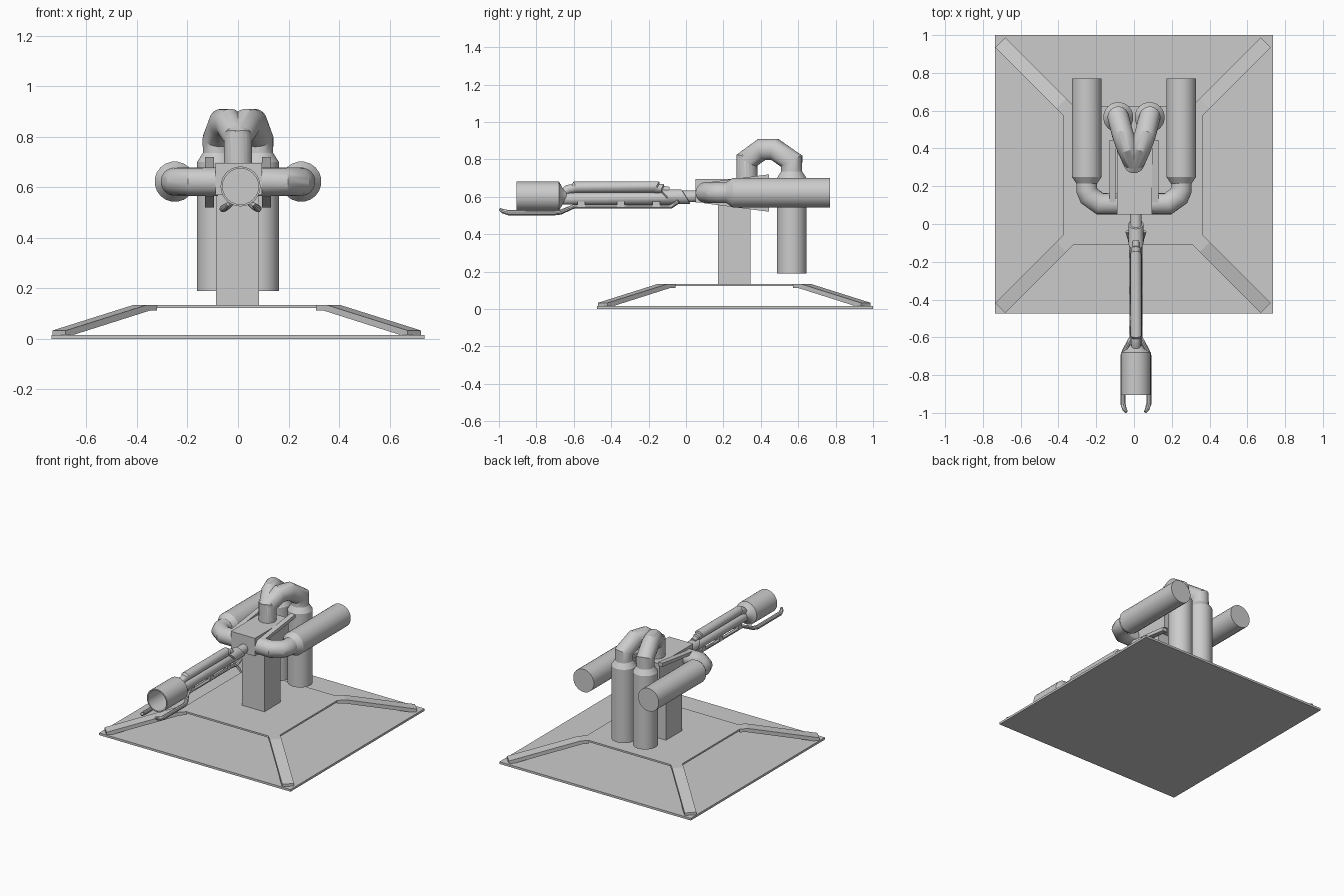
import bpy, bmesh, math
from mathutils import Vector

if "Cube" in bpy.data.objects:
    bpy.data.objects.remove(bpy.data.objects["Cube"])


def finish(name, bm, smooth=False):
    bmesh.ops.recalc_face_normals(bm, faces=bm.faces)
    me = bpy.data.meshes.new(name)
    bm.to_mesh(me)
    bm.free()
    ob = bpy.data.objects.new(name, me)
    bpy.context.collection.objects.link(ob)
    if smooth:
        shade(ob)
    return ob


def shade(ob):
    bpy.ops.object.select_all(action='DESELECT')
    ob.select_set(True)
    bpy.context.view_layer.objects.active = ob
    bpy.ops.object.shade_smooth_by_angle(angle=math.radians(30))


def prism(name, pts, offset):
    """Extrude a flat outline along an offset vector."""
    bm = bmesh.new()
    f = bm.faces.new([bm.verts.new(p) for p in pts])
    ext = bmesh.ops.extrude_face_region(bm, geom=[f])
    bmesh.ops.translate(bm, vec=offset, verts=[v for v in ext['geom'] if isinstance(v, bmesh.types.BMVert)])
    return finish(name, bm)


def box(name, x0, x1, y0, y1, z0, z1):
    return prism(name, [(x0, y0, z0), (x1, y0, z0), (x1, y1, z0), (x0, y1, z0)], (0, 0, z1 - z0))


def pipe(name, pts, n=20):
    """Round sweep along points (x, y, z, radius) with mitred joints and end caps."""
    P = [Vector(p[:3]) for p in pts]
    bm = bmesh.new()
    rings = []
    side = None
    for i, p in enumerate(P):
        a = p - P[i - 1] if i else P[1] - P[0]
        b = P[i + 1] - p if i < len(P) - 1 else a
        a = a if a.length > 1e-6 else b
        b = b if b.length > 1e-6 else a
        a, b = a.normalized(), b.normalized()
        t = (a + b).normalized()
        if side is None:
            side = t.orthogonal()
        side = (side - t * side.dot(t)).normalized()
        up = t.cross(side)
        bend = (b - a).normalized()
        stretch = 1 / max(t.dot(a), 0.5) - 1
        ring = []
        for k in range(n):
            ang = 2 * math.pi * k / n
            d = side * math.cos(ang) + up * math.sin(ang)
            d += bend * d.dot(bend) * stretch
            ring.append(bm.verts.new(p + d * pts[i][3]))
        rings.append(ring)
    for r0, r1 in zip(rings, rings[1:]):
        for k in range(n):
            bm.faces.new((r0[k], r0[(k + 1) % n], r1[(k + 1) % n], r1[k]))
    bm.faces.new(rings[0])
    bm.faces.new(rings[-1])
    return finish(name, bm, True)


# Base plate
box("base_plate", -0.737, 0.737, -0.475, 1.0, 0, 0.015)

# Raised platform with clipped corners
cx, cy = -0.005, 0.258
outline = []
for sx, sy in ((1, 1), (-1, 1), (-1, -1), (1, -1)):
    pair = [(cx + sx * 0.368, cy + sy * 0.315, 0.123), (cx + sx * 0.315, cy + sy * 0.368, 0.123)]
    outline += pair if sx * sy > 0 else pair[::-1]
prism("platform", outline, (0, 0, 0.012))

# Sloping corner legs
for sx in (-1, 1):
    for sy in (-1, 1):
        w = Vector((sx, -sy, 0)) * 0.0265
        profile = [(0.341, 0.135), (0.38, 0.135), (0.703, 0.033), (0.703, 0.015), (0.675, 0.015), (0.37, 0.112), (0.341, 0.112)]
        prism("corner_leg", [Vector((cx + sx * d, cy + sy * d, z)) - w for d, z in profile], w * 2)

# Central post and housing
box("post", -0.088, 0.084, 0.17, 0.345, 0.13, 0.6)
box("housing", -0.09, 0.095, 0.05, 0.42, 0.57, 0.695)

# Flared fins beside the housing
for s in (-1, 1):
    for top in (-1, 1):
        fin = [(s * 0.095, 0.1, 0.62 + top * 0.055), (s * 0.095, 0.445, 0.62 + top * 0.1),
               (s * 0.095, 0.445, 0.62 + top * 0.075), (s * 0.095, 0.1, 0.62 + top * 0.035)]
        prism("fin", fin, (s * 0.035, 0, 0))

for s in (-1, 1):
    # Horizontal side tank with elbow
    pipe("side_tank", [(s * 0.25, 0.77, 0.622, 0.08), (s * 0.25, 0.25, 0.622, 0.08),
                       (s * 0.25, 0.215, 0.622, 0.056), (s * 0.25, 0.18, 0.622, 0.056),
                       (s * 0.236, 0.147, 0.622, 0.056), (s * 0.18, 0.107, 0.622, 0.056),
                       (s * 0.08, 0.107, 0.622, 0.056)])
    # Vertical rear tank with arched pipe
    pipe("rear_tank", [(s * 0.083, 0.565, 0.19, 0.08), (s * 0.083, 0.565, 0.70, 0.08),
                       (s * 0.083, 0.565, 0.735, 0.057), (s * 0.083, 0.565, 0.79, 0.057),
                       (s * 0.06, 0.475, 0.853, 0.057), (s * 0.035, 0.405, 0.853, 0.057),
                       (0, 0.325, 0.795, 0.056), (0, 0.325, 0.68, 0.056)])

# Barrel
bx = 0.01
pipe("barrel", [(bx, 0.06, 0.602, 0.031), (bx, 0.0, 0.602, 0.031), (bx, -0.001, 0.60, 0.04),
                (bx, -0.1, 0.60, 0.04), (bx, -0.101, 0.59, 0.032), (bx, -0.67, 0.59, 0.032)])
pipe("upper_tube", [(bx, -0.09, 0.635, 0.018), (bx, -0.125, 0.64, 0.018), (bx, -0.13, 0.645, 0.024),
                    (bx, -0.155, 0.645, 0.024), (bx, -0.16, 0.653, 0.03),
                    (bx, -0.59, 0.653, 0.03), (bx, -0.6, 0.645, 0.024),
                    (bx, -0.63, 0.64, 0.024), (bx, -0.67, 0.61, 0.024)])

# Hollow muzzle cup, turned around the barrel axis
bm = bmesh.new()
prof = [(0.03, -0.64), (0.045, -0.66), (0.079, -0.68), (0.079, -0.905), (0.071, -0.905), (0.071, -0.70), (0.0, -0.70)]
vs = [bm.verts.new((bx + r, y, 0.603)) for r, y in prof]
es = [bm.edges.new(e) for e in zip(vs, vs[1:])]
bmesh.ops.spin(bm, geom=vs + es, cent=(bx, 0, 0.603), axis=(0, 1, 0), angle=2 * math.pi, steps=24)
bmesh.ops.remove_doubles(bm, verts=bm.verts, dist=1e-4)
finish("muzzle_cup", bm, True)

# Under-barrel rods ending in hooked prongs
for s in (-1, 1):
    pipe("prong_rod", [(bx + s * 0.045, -0.04, 0.575, 0.011), (bx + s * 0.033, -0.08, 0.548, 0.011),
                       (bx + s * 0.024, -0.12, 0.548, 0.011), (bx + s * 0.024, -0.60, 0.548, 0.011),
                       (bx + s * 0.06, -0.67, 0.518, 0.013), (bx + s * 0.069, -0.70, 0.515, 0.014),
                       (bx + s * 0.069, -0.95, 0.515, 0.014), (bx + s * 0.06, -0.98, 0.523, 0.012),
                       (bx + s * 0.05, -0.995, 0.533, 0.008)], 10)

# Rod brackets
for y in (-0.16, -0.35, -0.56):
    box("rod_bracket", bx - 0.036, bx + 0.036, y - 0.02, y + 0.02, 0.545, 0.575)
